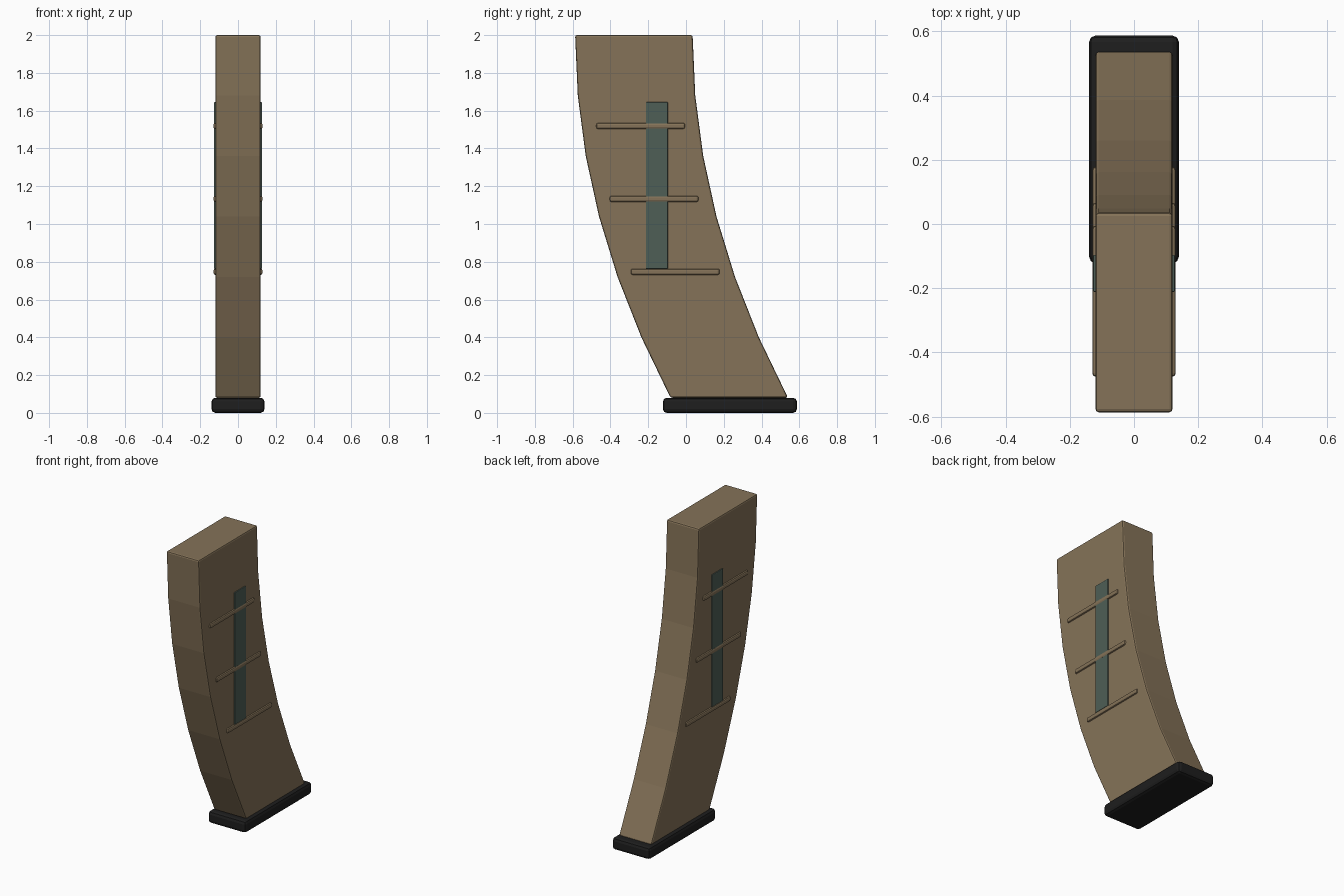
import bpy, bmesh

if "Cube" in bpy.data.objects:
    bpy.data.objects.remove(bpy.data.objects["Cube"])


def material(name, rgb):
    m = bpy.data.materials.new(name)
    m.diffuse_color = (*rgb, 1)
    m.use_nodes = True
    m.node_tree.nodes["Principled BSDF"].inputs["Base Color"].default_value = m.diffuse_color
    return m


TAN = material("tan_polymer", (0.235, 0.171, 0.098))
TEAL = material("smoky_teal", (0.077, 0.112, 0.093))
BLACK = material("black_rubber", (0.013, 0.013, 0.013))


def finish(name, bm, mat, bevel, segments=2):
    bmesh.ops.recalc_face_normals(bm, faces=bm.faces)
    me = bpy.data.meshes.new(name)
    bm.to_mesh(me)
    bm.free()
    me.materials.append(mat)
    ob = bpy.data.objects.new(name, me)
    bpy.context.collection.objects.link(ob)
    b = ob.modifiers.new("edge_bevel", 'BEVEL')
    b.width, b.segments = bevel, segments
    b.limit_method, b.angle_limit = 'ANGLE', 0.7
    return ob


def box(name, half_x, y0, y1, z0, z1, mat, bevel):
    bm = bmesh.new()
    bmesh.ops.create_cube(bm, size=1)
    for v in bm.verts:
        v.co.x *= 2 * half_x
        v.co.y = y1 if v.co.y > 0 else y0
        v.co.z = z1 if v.co.z > 0 else z0
    return finish(name, bm, mat, bevel)


def curve(z):
    """Forward sweep of the body at height z."""
    return 0.505 * ((2 - z) / 1.92) ** 2


# Curved body: seven rectangular sections swept along a parabola
bm = bmesh.new()
rings = []
for i in range(7):
    z = 2 - 1.92 * i / 6
    y = -0.587 + curve(z)
    rings.append([bm.verts.new((sx, yy, z)) for sx, yy in
                  ((-0.12, y), (0.12, y), (0.12, y + 0.622), (-0.12, y + 0.622))])
for a, b in zip(rings, rings[1:]):
    for k in range(4):
        bm.faces.new((a[k], a[(k + 1) % 4], b[(k + 1) % 4], b[k]))
bm.faces.new(rings[0])
bm.faces.new(rings[-1])
finish("curved_body", bm, TAN, 0.01)

# Base plate
box("base_plate", 0.14, -0.122, 0.587, 0, 0.08, BLACK, 0.02)

# Side windows (one bar passing through the body)
box("side_window", 0.127, -0.212, -0.096, 0.762, 1.645, TEAL, 0.004)

# Grip ribs, following the curve
for i, z in enumerate((1.519, 1.133, 0.747)):
    y = -0.272 + curve(z)
    box(f"grip_rib_{i + 1}", 0.13, y - 0.235, y + 0.235, z - 0.016, z + 0.016, TAN, 0.01)
